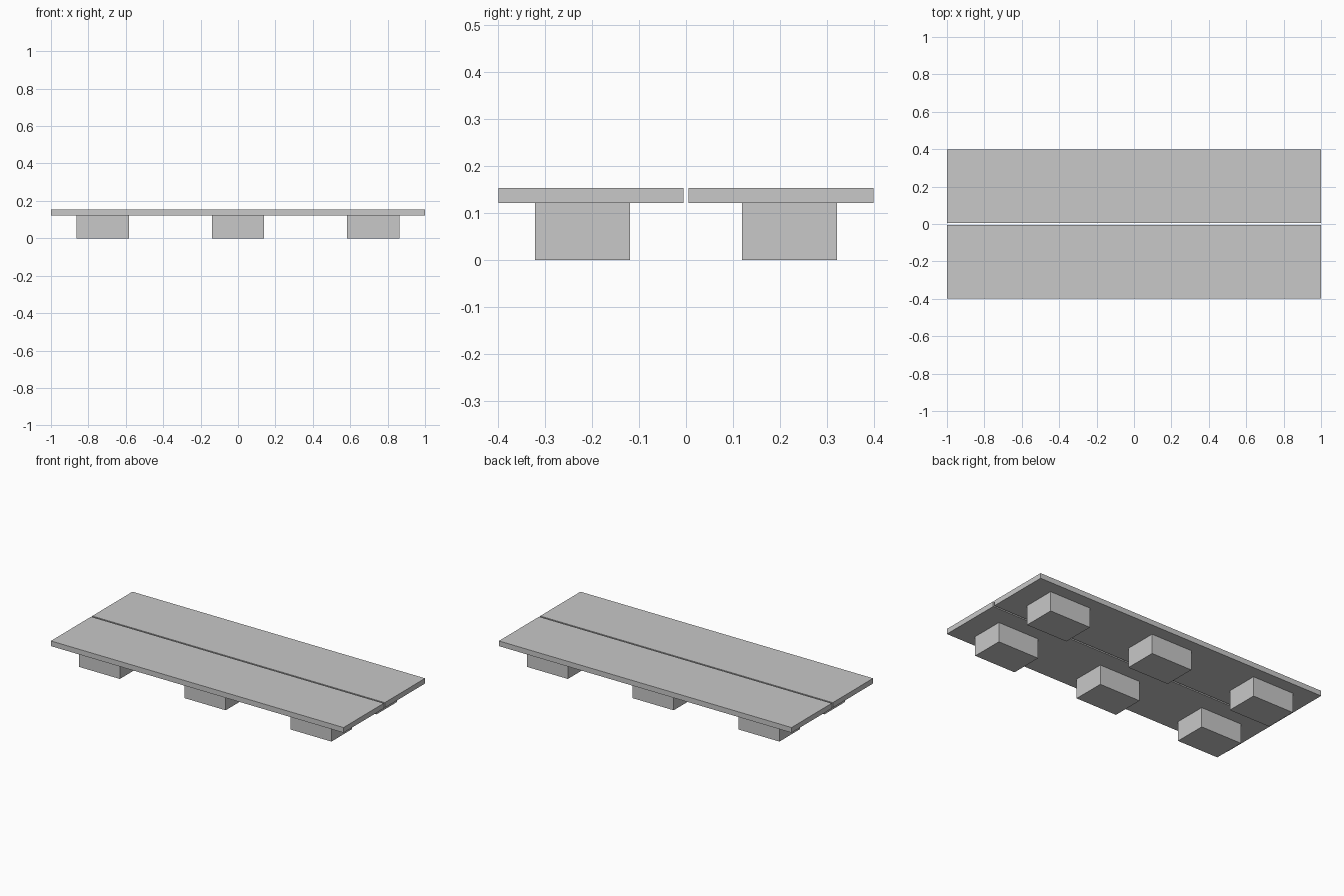
import bpy

cube = bpy.data.objects.get("Cube")
if cube:
    bpy.data.objects.remove(cube, do_unlink=True)

# Single plain grey
grey = bpy.data.materials.new("plain_grey")
grey.use_nodes = True
colour = (0.58, 0.58, 0.58, 1)
grey.diffuse_color = colour
grey.node_tree.nodes["Principled BSDF"].inputs["Base Color"].default_value = colour


def box(name, centre, size):
    bpy.ops.mesh.primitive_cube_add(size=1, location=centre)
    obj = bpy.context.object
    obj.name = name
    obj.scale = size
    bpy.ops.object.transform_apply(location=False, rotation=False, scale=True)
    obj.data.materials.append(grey)
    return obj


FOOT_HEIGHT = 0.121
BOARD_THICKNESS = 0.032

for side, sign in (("front", -1), ("back", 1)):
    # Long flat board, with a narrow gap along the middle
    box(f"{side}_board", (0, sign * 0.2015, FOOT_HEIGHT + BOARD_THICKNESS / 2),
        (2, 0.393, BOARD_THICKNESS))
    # Three block feet under each board
    for place, x in (("right", -0.723), ("middle", 0), ("left", 0.723)):
        box(f"{side}_{place}_foot", (x, sign * 0.22, FOOT_HEIGHT / 2),
            (0.28, 0.201, FOOT_HEIGHT))
